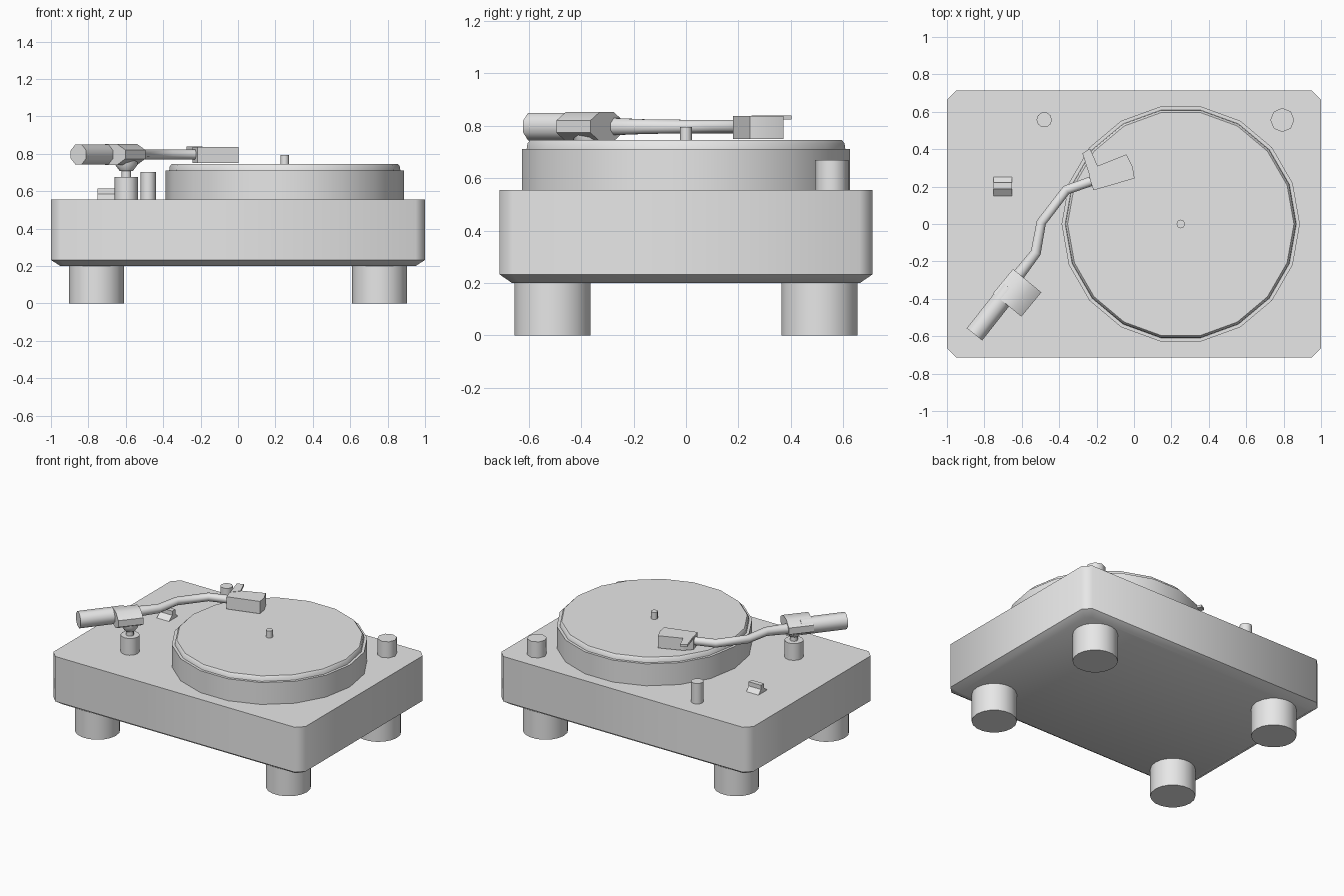
import bpy, bmesh, math
from mathutils import Vector, Matrix

cube = bpy.data.objects.get("Cube")
if cube:
    bpy.data.objects.remove(cube)

grey = bpy.data.materials.new("light_grey")
grey.use_nodes = True
COLOR = (0.8, 0.8, 0.8, 1)
grey.diffuse_color = COLOR
grey.node_tree.nodes["Principled BSDF"].inputs["Base Color"].default_value = COLOR


def finish(name, bm, angle=50):
    bmesh.ops.recalc_face_normals(bm, faces=bm.faces)
    mesh = bpy.data.meshes.new(name)
    bm.to_mesh(mesh)
    bm.free()
    mesh.materials.append(grey)
    obj = bpy.data.objects.new(name, mesh)
    bpy.context.collection.objects.link(obj)
    bpy.ops.object.select_all(action='DESELECT')
    obj.select_set(True)
    bpy.context.view_layer.objects.active = obj
    bpy.ops.object.shade_smooth_by_angle(angle=math.radians(angle))
    return obj


def loft(name, rings, angle=50):
    """Skin closed rings of points and cap both ends."""
    bm = bmesh.new()
    loops = [[bm.verts.new(p) for p in ring] for ring in rings]
    for a, b in zip(loops, loops[1:]):
        for i in range(len(a)):
            j = (i + 1) % len(a)
            bm.faces.new((a[i], a[j], b[j], b[i]))
    bm.faces.new(loops[0])
    bm.faces.new(loops[-1])
    return finish(name, bm, angle)


def lathe(name, x, y, profile, sides, turn=0.0):
    """Turned part from (radius, height) steps."""
    angles = [math.tau * (i + turn) / sides for i in range(sides)]
    return loft(name, [[(x + r * math.cos(a), y + r * math.sin(a), z) for a in angles]
                       for r, z in profile])


def prism(name, outline, low, high):
    return loft(name, [[(x, y, z) for x, y in outline] for z in (low, high)], 20)


def rod(name, path, radii, sides=8, squash=1.0):
    """Tube along a level path; squash scales its width."""
    path = [Vector(p) for p in path]
    rings = []
    for i, p in enumerate(path):
        before = (p - path[i - 1]).normalized() if i else Vector()
        after = (path[i + 1] - p).normalized() if i < len(path) - 1 else Vector()
        along = (before + after).normalized()
        side = Vector((along.y, -along.x, 0)) * squash
        ring = []
        for k in range(sides):
            a = math.tau * (k + 0.5) / sides
            ring.append(p + radii[i] * (side * math.cos(a) + Vector((0, 0, math.sin(a)))))
        rings.append(ring)
    return loft(name, rings)


# Plinth with cut corners and a bevelled underside
def cut_rectangle(w, d, c, z):
    return [(sx * x, sy * y, z)
            for sx, sy, flip in ((1, 1, 0), (-1, 1, 1), (-1, -1, 0), (1, -1, 1))
            for x, y in (((w, d - c), (w - c, d))[::-1] if flip else ((w, d - c), (w - c, d)))]


DECK = 0.555
loft("plinth", [cut_rectangle(0.95, 0.665, 0.03, 0.2),
                cut_rectangle(1, 0.713, 0.05, 0.233),
                cut_rectangle(1, 0.713, 0.05, DECK)])

# Feet
for side, sx in (("left", 1), ("right", -1)):
    for end, sy in (("back", 1), ("front", -1)):
        lathe(f"{end}_{side}_foot", sx * 0.757, sy * 0.51, [(0.147, 0), (0.147, 0.21)], 18)

# Platter, mat and spindle
lathe("platter", 0.25, 0, [(0.637, DECK), (0.637, 0.712)], 18)
lathe("mat", 0.25, 0, [(0.619, 0.705), (0.615, 0.733), (0.605, 0.745)], 18)
lathe("spindle", 0.25, 0, [(0.023, 0.74), (0.023, 0.795)], 8)

# Controls on the deck
lathe("large_knob", 0.793, 0.556, [(0.064, DECK), (0.064, 0.67)], 8)
lathe("small_knob", -0.48, 0.557, [(0.041, DECK), (0.041, 0.702)], 10)
section = [(0.15, DECK), (0.188, 0.585), (0.188, 0.615), (0.222, 0.615), (0.222, 0.585), (0.25, DECK)]
loft("switch", [[(x, y, z) for y, z in section] for x in (-0.75, -0.653)], 20)

# Tonearm support
lathe("arm_post", -0.597, -0.37, [(0.062, DECK), (0.062, 0.675)], 12)
lathe("arm_neck", -0.597, -0.37, [(0.026, 0.67), (0.026, 0.71)], 8)
lathe("arm_yoke", -0.597, -0.37, [(0.035, 0.708), (0.06, 0.742), (0.06, 0.775)], 8)

# Tonearm
ARM = 0.797
rod("counterweight", [(-0.853, -0.59, ARM), (-0.66, -0.345, ARM)], [0.057] * 2)
rod("arm_pivot", [(-0.678, -0.433, ARM), (-0.571, -0.303, ARM)], [0.061] * 2, squash=1.74)
rod("arm_tube", [(-0.635, -0.295, ARM), (-0.525, -0.153, ARM), (-0.496, 0.008, ARM),
                 (-0.362, 0.182, ARM), (-0.21, 0.235, ARM)],
    [0.036, 0.03, 0.028, 0.028, 0.028])

# Headshell with finger lift
prism("headshell", [(-0.217, 0.18), (0.003, 0.244), (-0.008, 0.308), (-0.04, 0.372),
                    (-0.196, 0.31), (-0.242, 0.26)], 0.75, 0.838)
prism("finger_lift", [(-0.276, 0.378), (-0.235, 0.403), (-0.19, 0.3), (-0.235, 0.25)], 0.824, 0.84)
